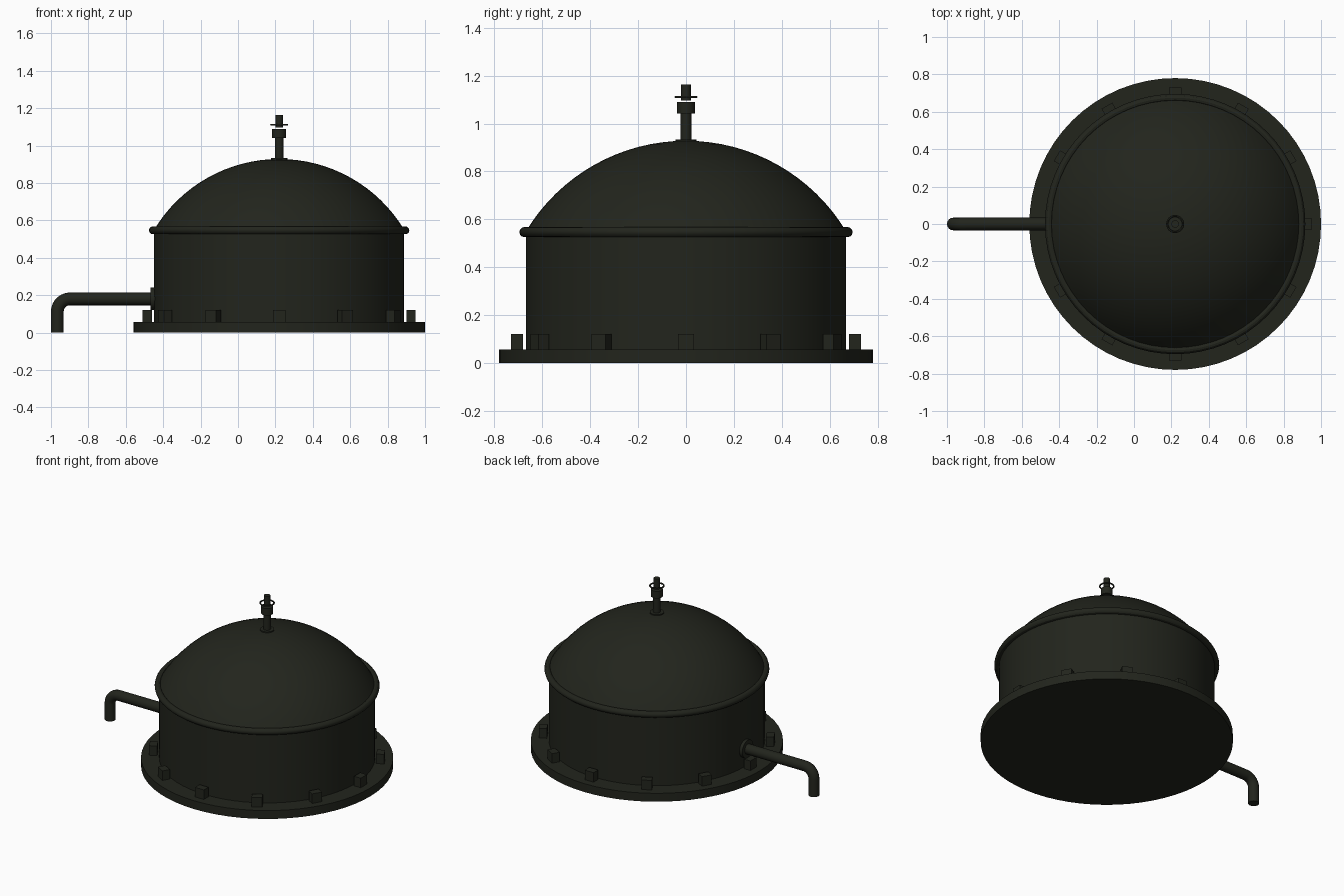
import bpy, math
from mathutils import Vector

if "Cube" in bpy.data.objects:
    bpy.data.objects.remove(bpy.data.objects["Cube"])

CX = 0.22
mat = bpy.data.materials.new("dark_olive_paint")
mat.diffuse_color = (0.016, 0.018, 0.012, 1)
mat.use_nodes = True
mat.node_tree.nodes["Principled BSDF"].inputs["Base Color"].default_value = mat.diffuse_color


def finish(name):
    o = bpy.context.object
    o.name = name
    o.data.materials.append(mat)
    bpy.ops.object.shade_smooth_by_angle(angle=math.radians(30))
    return o


def cyl(name, r, z0, z1, sides=64):
    bpy.ops.mesh.primitive_cylinder_add(vertices=sides, radius=r, depth=z1 - z0,
                                        location=(CX, 0, (z0 + z1) / 2))
    return finish(name)


def ring(name, major, minor, z, sides=64):
    bpy.ops.mesh.primitive_torus_add(major_radius=major, minor_radius=minor,
                                     major_segments=sides, minor_segments=12,
                                     location=(CX, 0, z))
    return finish(name)


def sweep(name, profile, sides=64):
    # Revolve a profile that ends at the axis
    verts, faces = [], []
    for r, z in profile[:-1]:
        for i in range(sides):
            a = math.tau * i / sides
            verts.append((r * math.cos(a), r * math.sin(a), z))
    n = len(profile) - 1
    for k in range(n - 1):
        for i in range(sides):
            j = (i + 1) % sides
            faces.append((k * sides + i, k * sides + j, (k + 1) * sides + j, (k + 1) * sides + i))
    verts.append((0, 0, profile[-1][1]))
    for i in range(sides):
        faces.append(((n - 1) * sides + i, (n - 1) * sides + (i + 1) % sides, n * sides))
    me = bpy.data.meshes.new(name)
    me.from_pydata(verts, [], faces)
    o = bpy.data.objects.new(name, me)
    o.location.x = CX
    bpy.context.collection.objects.link(o)
    bpy.ops.object.select_all(action='DESELECT')
    o.select_set(True)
    bpy.context.view_layer.objects.active = o
    return finish(name)


# Base plate, drum wall and rim bead
cyl("base_flange", 0.78, 0, 0.057)
cyl("drum_body", 0.668, 0.057, 0.55)
ring("rim_bead", 0.675, 0.021, 0.547)

# Domed lid: spherical cap
R, zc = 0.78, 0.148
edge = math.asin(0.668 / R)
sweep("dome_lid", [(R * math.sin(edge * (1 - k / 16)), zc + R * math.cos(edge * (1 - k / 16)))
                   for k in range(17)])

# Block bolts around the base
for k in range(12):
    a = math.tau * k / 12
    bpy.ops.mesh.primitive_cube_add(size=1, location=(CX + 0.705 * math.cos(a), 0.705 * math.sin(a), 0.086),
                                    rotation=(0, 0, a))
    b = bpy.context.object
    b.scale = (0.05, 0.066, 0.072)
    b.name = f"base_bolt_{k + 1}"
    b.data.materials.append(mat)

# Valve on top of the dome
cyl("valve_foot", 0.044, 0.915, 0.934, 32)
cyl("valve_stem", 0.0225, 0.92, 1.045, 32)
cyl("valve_collar", 0.037, 1.041, 1.089, 32)
cyl("valve_pin", 0.02, 1.096, 1.164, 32)
ring("valve_ring", 0.043, 0.005, 1.111, 32)

# Outlet pipe with bent end
ex, pz, br = -0.966, 0.18, 0.068
path = [Vector((-0.43, 0, pz))]
for k in range(11):
    a = math.pi / 2 * (1 + k / 10)
    path.append(Vector((ex + br + br * math.cos(a), 0, pz - br + br * math.sin(a))))
path.append(Vector((ex, 0, 0)))
cu = bpy.data.curves.new("outlet_pipe", 'CURVE')
cu.dimensions = '3D'
cu.bevel_depth = 0.034
cu.bevel_resolution = 6
cu.use_fill_caps = True
sp = cu.splines.new('POLY')
sp.points.add(len(path) - 1)
for p, v in zip(sp.points, path):
    p.co = (*v, 1)
pipe = bpy.data.objects.new("outlet_pipe", cu)
bpy.context.collection.objects.link(pipe)
bpy.ops.object.select_all(action='DESELECT')
pipe.select_set(True)
bpy.context.view_layer.objects.active = pipe
bpy.ops.object.convert(target='MESH')
finish("outlet_pipe")

# Pipe collar against the drum wall
bpy.ops.mesh.primitive_cylinder_add(vertices=32, radius=0.06, depth=0.03,
                                    location=(-0.452, 0, pz), rotation=(0, math.pi / 2, 0))
finish("pipe_collar")
